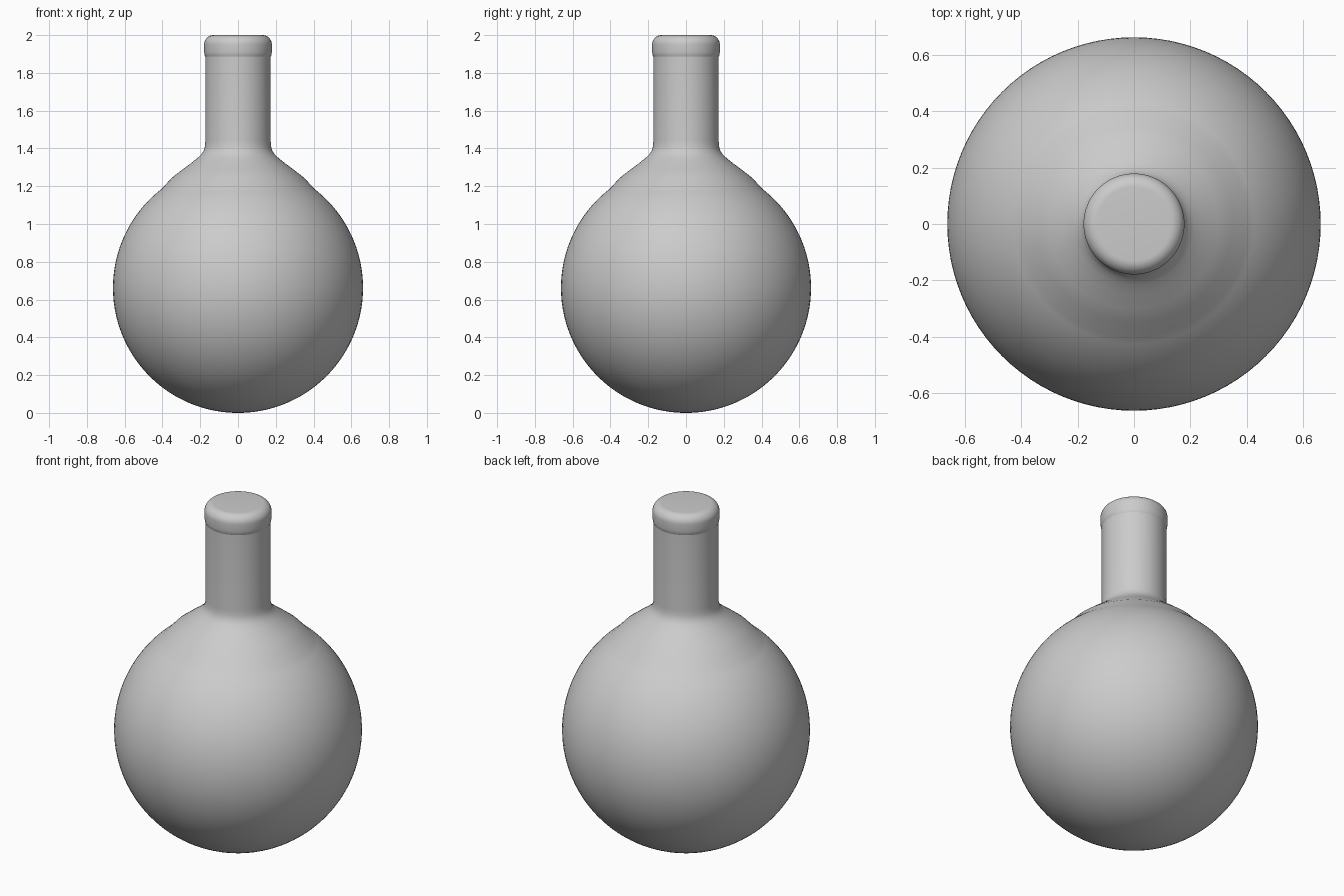
import bpy, bmesh
from math import sin, cos, pi, radians

if "Cube" in bpy.data.objects:
    bpy.data.objects.remove(bpy.data.objects["Cube"])

SEGMENTS = 96


def lathe(name, profile):
    """Spin an (r, z) profile around the z axis."""
    bm = bmesh.new()
    verts = [bm.verts.new((r, 0, z)) for r, z in profile]
    edges = [bm.edges.new(pair) for pair in zip(verts, verts[1:])]
    bmesh.ops.spin(bm, geom=verts + edges, cent=(0, 0, 0), axis=(0, 0, 1),
                   angle=2 * pi, steps=SEGMENTS)
    bmesh.ops.remove_doubles(bm, verts=bm.verts, dist=1e-5)
    bmesh.ops.recalc_face_normals(bm, faces=bm.faces)
    mesh = bpy.data.meshes.new(name)
    bm.to_mesh(mesh)
    bm.free()
    obj = bpy.data.objects.new(name, mesh)
    bpy.context.collection.objects.link(obj)
    bpy.ops.object.select_all(action='DESELECT')
    obj.select_set(True)
    bpy.context.view_layer.objects.active = obj
    bpy.ops.object.shade_smooth_by_angle(angle=radians(40))
    return obj


# Round flask: spherical bulb, sloping shoulder, straight neck
R = 0.662
STEPS = 56
END = radians(142.5)
bulb = [(R * sin(END * i / STEPS), R - R * cos(END * i / STEPS))
        for i in range(STEPS + 1)]
shoulder = [(0.35, 1.245), (0.30, 1.284), (0.25, 1.321), (0.215, 1.349),
            (0.195, 1.368), (0.182, 1.387), (0.175, 1.41)]
lathe("flask", bulb + shoulder + [(0.173, 1.44), (0.173, 1.89)])

# Closed rounded cap, slightly wider than the neck
rounding = [(0.13 + 0.049 * cos(a), 1.951 + 0.049 * sin(a))
            for a in (pi / 2 * i / 10 for i in range(11))]
lathe("cap", [(0.172, 1.885), (0.176, 1.893), (0.179, 1.91)]
      + rounding + [(0, 2.0)])
